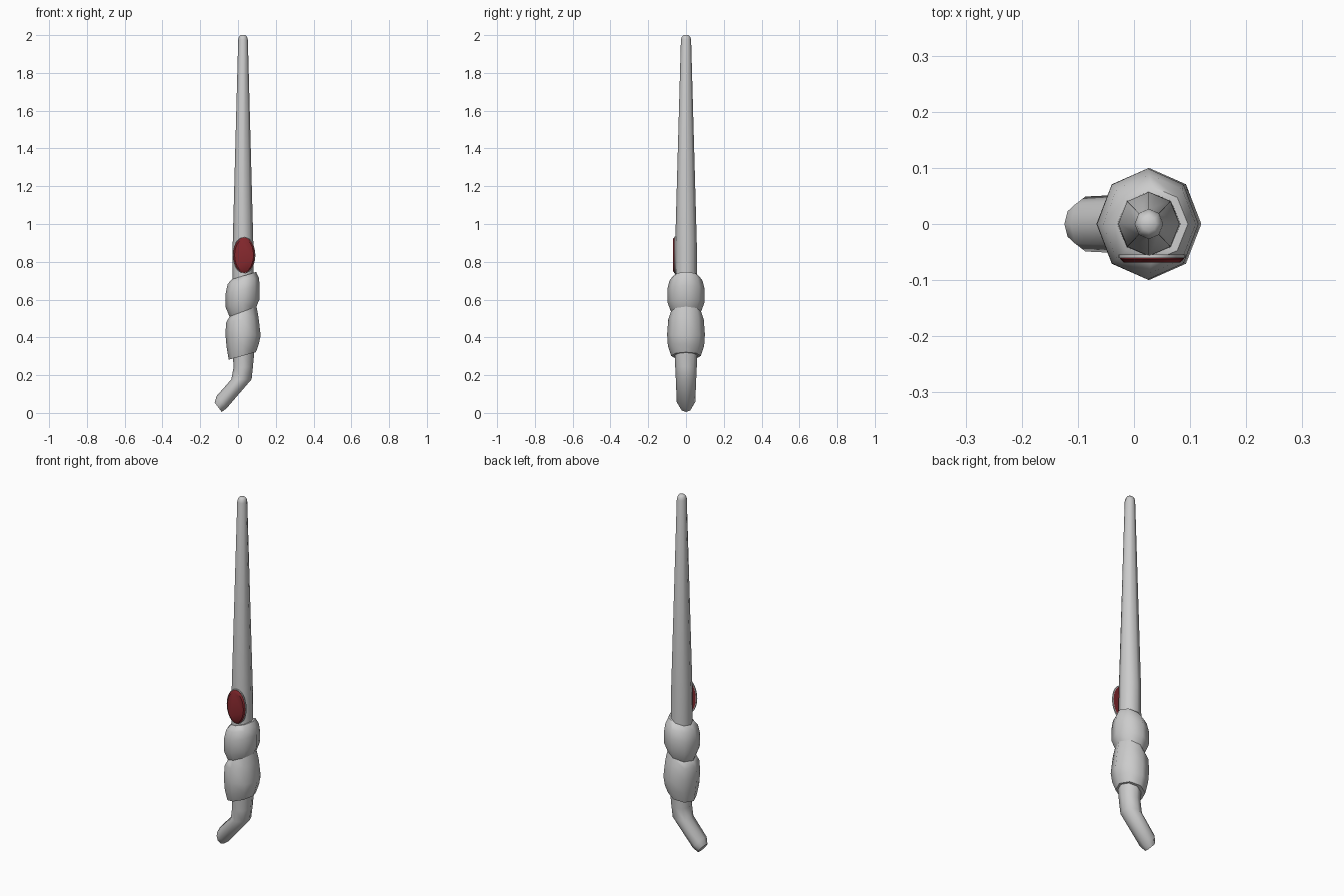
import bpy, bmesh, math
from mathutils import Vector

if "Cube" in bpy.data.objects:
    bpy.data.objects.remove(bpy.data.objects["Cube"])


def finish(name, bm, angle=50, color=None):
    bmesh.ops.recalc_face_normals(bm, faces=bm.faces)
    me = bpy.data.meshes.new(name)
    bm.to_mesh(me)
    bm.free()
    ob = bpy.data.objects.new(name, me)
    bpy.context.collection.objects.link(ob)
    if color:
        mat = bpy.data.materials.new(name)
        mat.diffuse_color = color
        mat.use_nodes = True
        mat.node_tree.nodes["Principled BSDF"].inputs["Base Color"].default_value = mat.diffuse_color
        me.materials.append(mat)
    bpy.ops.object.select_all(action='DESELECT')
    ob.select_set(True)
    bpy.context.view_layer.objects.active = ob
    bpy.ops.object.shade_smooth_by_angle(angle=math.radians(angle))
    return ob


def bridge(bm, rings, cap=True):
    n = len(rings[0])
    for a, b in zip(rings, rings[1:]):
        for i in range(n):
            j = (i + 1) % n
            bm.faces.new((a[i], a[j], b[j], b[i]))
    if cap:
        bm.faces.new(rings[0])
        bm.faces.new(rings[-1])


def loft(name, rows, sides=8):
    """Each row: left x, left z, right x, right z, half depth in y."""
    bm = bmesh.new()
    rings = []
    for xl, zl, xr, zr, ry in rows:
        l, r = Vector((xl, 0, zl)), Vector((xr, 0, zr))
        c, h = (l + r) / 2, (r - l) / 2
        rings.append([bm.verts.new(c + h * math.cos(t) + Vector((0, ry * math.sin(t), 0)))
                      for t in (math.tau * i / sides for i in range(sides))])
    bridge(bm, rings)
    return finish(name, bm)


def oval(name, profile, color=None, sides=24, closed=False):
    """Oval facing -y; each profile entry: half width, half height, y."""
    bm = bmesh.new()
    rings = [[bm.verts.new((0.032 + w * math.cos(math.tau * i / sides), y,
                            0.835 + h * math.sin(math.tau * i / sides)))
              for i in range(sides)] for w, h, y in profile]
    if closed:
        rings.append(rings[0])
    bridge(bm, rings, cap=not closed)
    return finish(name, bm, 40, color)


# tapering shaft with a rounded tip
loft("shaft", [(-.030, .68, .083, .71, .058), (-.028, .90, .081, .90, .057),
               (.001, 1.975, .052, 1.975, .027), (.005, 1.992, .048, 1.992, .022),
               (.013, 2.0, .040, 2.0, .013)])

# upper and lower swellings of the grip, on slanted rings
loft("upper_grip", [(-.033, .707, .096, .746, .067), (-.055, .682, .110, .716, .088),
                    (-.066, .630, .115, .675, .099), (-.066, .560, .115, .605, .097),
                    (-.045, .510, .098, .563, .080)])
loft("lower_grip", [(-.045, .510, .098, .563, .080), (-.062, .480, .108, .510, .094),
                    (-.067, .420, .120, .410, .100), (-.060, .345, .110, .365, .096),
                    (-.049, .282, .095, .322, .078)])

# bent butt of the handle
loft("bent_handle_end", [(-.026, .29, .087, .33, .060), (-.024, .24, .079, .245, .057),
                         (-.035, .178, .072, .178, .054), (-.113, .090, -.060, .025, .049),
                         (-.124, .055, -.086, .005, .032)])

# red oval stone and its thin rim
oval("oval_stone", [(.056, .093, -.055), (.057, .094, -.062), (.050, .085, -.069)],
     color=(.22, .02, .025, 1))
oval("stone_rim", [(.055, .092, -.054), (.060, .098, -.054), (.060, .098, -.061),
                   (.055, .092, -.061)], closed=True)
